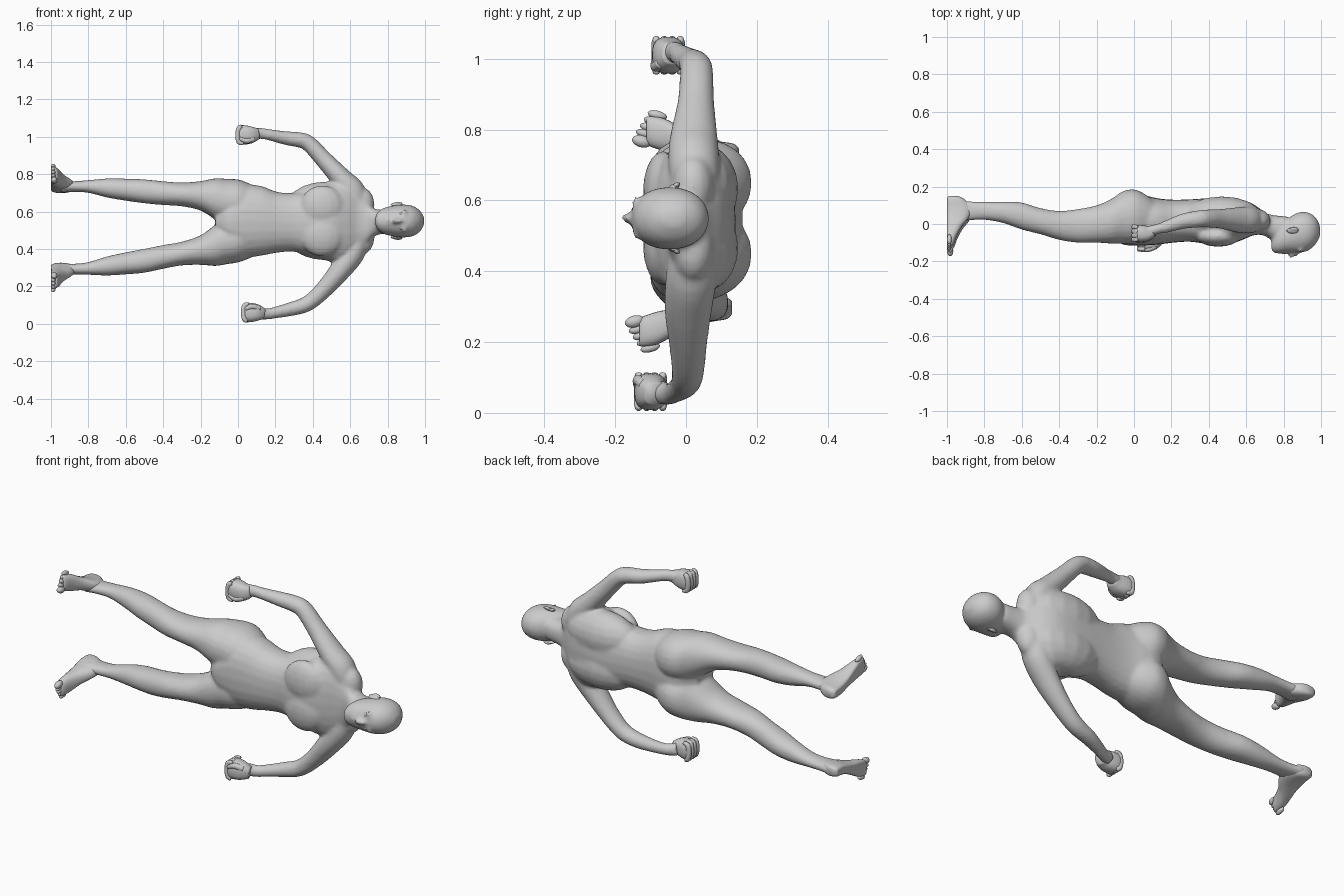
import bpy, bmesh, math
from mathutils import Vector, Matrix

skin = bpy.data.materials.new("grey_skin")
skin.diffuse_color = (0.6, 0.6, 0.6, 1)
MID = 0.55          # height of the body's centre line
X, Y = Vector((1, 0, 0)), Vector((0, 1, 0))


def finish(name, bm):
    bmesh.ops.recalc_face_normals(bm, faces=bm.faces)
    me = bpy.data.meshes.new(name)
    bm.to_mesh(me)
    bm.free()
    ob = bpy.data.objects.new(name, me)
    bpy.context.collection.objects.link(ob)
    me.materials.append(skin)
    for p in me.polygons:
        p.use_smooth = True
    return ob


def spline(rows, steps=4):
    """Smoothly interpolate between rows of numbers."""
    out = []
    for i in range(len(rows) - 1):
        a, b, c, d = (rows[max(0, min(len(rows) - 1, i + k))] for k in (-1, 0, 1, 2))
        for j in range(steps):
            t = j / steps
            out.append([q + t * (r - p) / 2 + t * t * (p - 2.5 * q + 2 * r - s / 2)
                        + t ** 3 * (1.5 * (q - r) + (s - p) / 2) for p, q, r, s in zip(a, b, c, d)])
    return out + [list(rows[-1])]


def loft(bm, rows, ref, power=1.0, axis=None, floor_x=-9, sides=24):
    """Tube through rows of x, y, z, radius along ref, radius across."""
    rows = spline(rows)
    rings = []
    for i, (x, y, z, a, b) in enumerate(rows):
        t = axis or (Vector(rows[min(i + 1, len(rows) - 1)][:3]) - Vector(rows[max(i - 1, 0)][:3])).normalized()
        u = (ref - t * t.dot(ref)).normalized()
        v = t.cross(u)
        ring = []
        for k in range(sides):
            c, s = math.cos(k * math.tau / sides), math.sin(k * math.tau / sides)
            c, s = (math.copysign(abs(w) ** power, w) for w in (c, s))
            co = Vector((x, y, z)) + u * (a * c) + v * (b * s)
            co.x = max(co.x, floor_x)
            ring.append(bm.verts.new(co))
        rings.append(ring)
    for r0, r1 in zip(rings, rings[1:]):
        for k in range(sides):
            bm.faces.new((r0[k], r0[k - 1], r1[k - 1], r1[k]))
    bm.faces.new(rings[0])
    bm.faces.new(rings[-1][::-1])


def bounds(rows):
    """x, z low, z high, y low, y high -> loft rows."""
    return [(x, (y0 + y1) / 2, (z0 + z1) / 2, (y1 - y0) / 2, (z1 - z0) / 2) for x, z0, z1, y0, y1 in rows]


def blob(bm, c, r, turn=None):
    m = Matrix.Translation(c) @ (turn or Matrix()) @ Matrix.Diagonal((*r, 1))
    bmesh.ops.create_uvsphere(bm, u_segments=16, v_segments=10, radius=1, matrix=m)


def drop(x, s):
    """The lower leg is spread a little further than the upper one."""
    if s > 0:
        return 0
    return -.055 * min(1, max(0, -x / .5)) - .02 * min(1, max(0, (-x - .5) / .4))


body = bmesh.new()

# Torso and neck
loft(body, bounds([
    (-.12, .49, .60, -.07, .07), (-.06, .42, .67, -.11, .14), (.0, .37, .73, -.115, .16),
    (.05, .355, .745, -.115, .155), (.13, .365, .735, -.11, .137), (.21, .38, .705, -.10, .13),
    (.30, .385, .70, -.095, .132), (.40, .36, .715, -.108, .138), (.50, .33, .755, -.11, .14),
    (.58, .325, .765, -.085, .13), (.64, .36, .725, -.06, .105), (.69, .42, .66, -.06, .07),
    (.73, .47, .615, -.08, .05), (.82, .485, .61, -.10, .04)]), Y, .87, X)
# Head
loft(body, bounds([
    (.735, .525, .575, -.14, -.09), (.75, .50, .60, -.155, -.05), (.78, .48, .62, -.158, -.01),
    (.83, .467, .632, -.155, .035), (.88, .461, .638, -.155, .062), (.93, .467, .632, -.143, .062),
    (.965, .485, .613, -.115, .042), (.985, .51, .588, -.085, .012), (.995, .53, .568, -.062, -.012)]),
    Y, .95, X)
# Nose, lips and chin
blob(body, (.853, -.158, MID), (.030, .018, .012))
blob(body, (.838, -.165, MID), (.012, .018, .017))
blob(body, (.802, -.151, MID), (.011, .012, .027))
blob(body, (.757, -.140, MID), (.018, .016, .028))

for s in (1, -1):
    z = lambda h: MID + s * h
    blob(body, (.892, -.140, z(.034)), (.010, .014, .030))                # brow
    blob(body, (.45, -.065, z(.075)), (.12, .057, .115))                  # chest
    blob(body, (.47, .045, z(.085)), (.21, .103, .125))                   # back
    blob(body, (.66, .02, z(.09)), (.07, .06, .09))                       # trapezius
    # Leg from buttock to ankle: x, inner edge, outer edge, front, back
    leg = [(.10, -.01, .18, -.07, .13), (.05, -.02, .205, -.09, .165), (0, -.025, .222, -.105, .185),
           (-.06, -.018, .225, -.105, .175), (-.12, .006, .228, -.105, .135), (-.2, .055, .213, -.10, .10),
           (-.3, .078, .205, -.10, .08), (-.4, .085, .212, -.085, .07), (-.5, .094, .222, -.055, .085),
           (-.6, .108, .226, -.03, .115), (-.7, .125, .227, .005, .12), (-.8, .15, .218, .022, .118),
           (-.88, .155, .212, .018, .122), (-.95, .15, .21, .01, .135)]
    loft(body, bounds([(x, min(z(a), z(b)) + drop(x, s), max(z(a), z(b)) + drop(x, s), f, k)
                       for x, a, b, f, k in leg]), Y, .93, X)

# Arms, each posed separately
arms = {
    "upper": [(.64, .025, .65, .068, .06), (.61, .022, .715, .072, .066), (.555, .022, .775, .068, .057),
              (.46, .028, .877, .052, .047), (.38, .030, .962, .047, .043), (.33, .025, .983, .045, .041),
              (.26, .014, .992, .041, .037), (.17, -.015, 1.01, .032, .030), (.12, -.028, 1.018, .027, .030),
              (.06, -.045, 1.018, .032, .035)],
    "lower": [(.64, .02, .45, .068, .06), (.61, .014, .375, .072, .066), (.55, .006, .29, .067, .058),
              (.47, .006, .195, .054, .048), (.40, .006, .128, .047, .043), (.35, .003, .098, .044, .041),
              (.28, -.006, .078, .040, .037), (.20, -.03, .06, .032, .031), (.15, -.05, .052, .028, .030),
              (.10, -.07, .058, .032, .035)]}
for rows in arms.values():
    loft(body, rows, Y)

# Fuse the body into one skin
ob = finish("body", body)
m = ob.modifiers.new("fuse", 'REMESH')
m.mode, m.voxel_size, m.use_smooth_shade = 'VOXEL', .009, True
m = ob.modifiers.new("soften", 'SMOOTH')
m.factor, m.iterations = .5, 7

# Clenched hands: palm, four curled fingers and a thumb
for side, (hx, hy, hz, s) in {"upper": (.045, -.05, 1.01, 1), "lower": (.075, -.10, .06, -1)}.items():
    bm = bmesh.new()
    loft(bm, [(hx + .06, hy + .012, hz + s * .006, .028, .03), (hx + .02, hy, hz, .042, .047),
              (hx - .03, hy, hz, .046, .052), (hx - .05, hy, hz, .040, .044)], Y, .75)
    for i in range(4):
        fy = hy - .034 + i * .0227
        loft(bm, [(hx - .025, fy, hz + s * .046, .008, .010), (hx - .040, fy, hz + s * .036, .013, .013),
                  (hx - .047, fy, hz, .013, .013), (hx - .040, fy, hz - s * .038, .012, .013),
                  (hx - .016, fy, hz - s * .046, .010, .008)], Y, .8, sides=10)
    loft(bm, [(hx + .04, hy - .02, hz - s * .02, .016, .016), (hx, hy - .036, hz - s * .032, .014, .015),
              (hx - .036, hy - .040, hz - s * .018, .009, .010)], Y, sides=10)
    finish(side + "_hand", bm)

# Feet with flat soles and five toes; toes turned outward
for side, s, dy in (("upper", 1, 0), ("lower", -1, -.02)):
    bm = bmesh.new()
    mid = MID + drop(-1, s)
    foot = [(.15, -.985, -.945, .178, .018), (.135, -1.005, -.91, .180, .030), (.09, -1.01, -.87, .184, .034),
            (.04, -1.01, -.88, .198, .034), (-.01, -1.01, -.918, .217, .038), (-.06, -1.01, -.945, .235, .046),
            (-.10, -1.01, -.96, .245, .043), (-.112, -1.0, -.968, .248, .036)]
    loft(bm, [((a + b) / 2, y + dy, mid + s * h, (b - a) / 2, w) for y, a, b, h, w in foot],
         X, .85, Y, floor_x=-1)
    for i in range(5):
        r = .017 if i == 0 else .0125
        c = (-1 + r, -.125 + dy + i * .011, mid + s * (.217 + i * .0175 + (.004 if i else 0)))
        blob(bm, c, (r, .028, r), Matrix.Rotation(-s * .25, 4, 'X'))
    finish(side + "_foot", bm)

# Ears and eyes
for side, s in (("upper", 1), ("lower", -1)):
    bm = bmesh.new()
    blob(bm, (.848, -.035, MID + s * .087), (.032, .017, .009), Matrix.Rotation(s * .35, 4, 'X'))
    blob(bm, (.855, -.028, MID + s * .093), (.024, .012, .007), Matrix.Rotation(s * .5, 4, 'X'))
    finish(side + "_ear", bm)
    bm = bmesh.new()
    blob(bm, (.873, -.138, MID + s * .034), (.009, .012, .015))
    finish(side + "_eye", bm)
